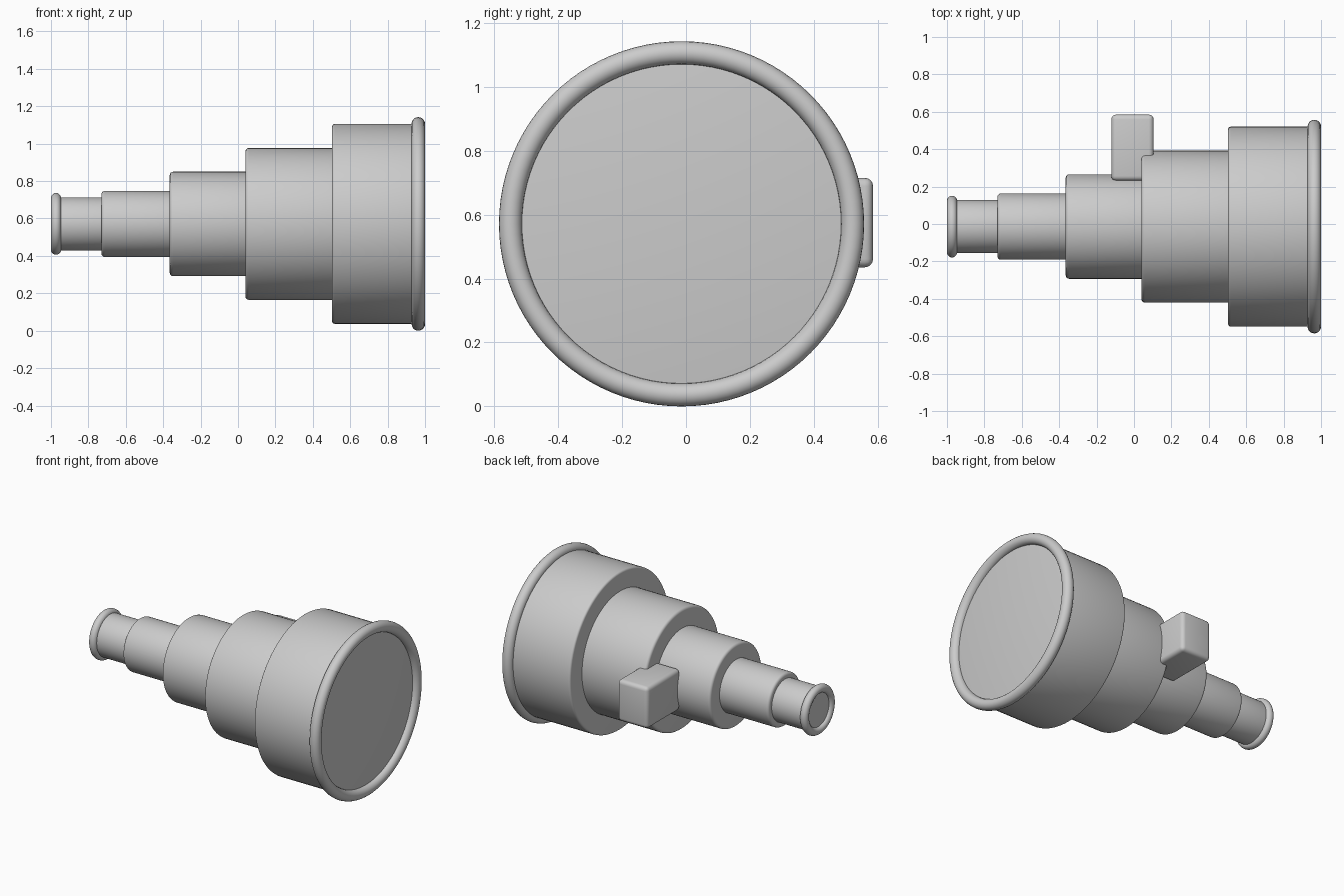
import bpy
import math
from mathutils import Vector

cube = bpy.data.objects.get("Cube")
if cube:
    bpy.data.objects.remove(cube, do_unlink=True)

AXIS = Vector((0, -0.014, 0.571))

grey = bpy.data.materials.new("plain_grey")
grey.use_nodes = True
colour = (0.6, 0.6, 0.6, 1)
grey.diffuse_color = colour
grey.node_tree.nodes["Principled BSDF"].inputs["Base Color"].default_value = colour


def finish(name, bevel=0):
    ob = bpy.context.object
    ob.name = name
    ob.data.materials.append(grey)
    if bevel:
        bpy.ops.object.transform_apply(location=False, rotation=True, scale=True)
        mod = ob.modifiers.new("Rounded edges", 'BEVEL')
        mod.width = bevel
        mod.segments = 4
        mod.limit_method = 'ANGLE'
        mod.angle_limit = math.radians(40)
        bpy.ops.object.modifier_apply(modifier=mod.name)
    bpy.ops.object.shade_smooth_by_angle(angle=math.radians(35))


def tube(name, x0, x1, radius, bevel=0.018):
    bpy.ops.mesh.primitive_cylinder_add(
        vertices=96, radius=radius, depth=x1 - x0,
        location=AXIS + Vector(((x0 + x1) / 2, 0, 0)), rotation=(0, math.pi / 2, 0))
    finish(name, bevel)


def rim(name, x, major, minor):
    bpy.ops.mesh.primitive_torus_add(
        major_segments=96, minor_segments=20, major_radius=major, minor_radius=minor,
        location=AXIS + Vector((x, 0, 0)), rotation=(0, math.pi / 2, 0))
    finish(name)


# Telescoping tubes, from the eyepiece to the wide end
tube("eyepiece_tube", -0.98, -0.70, 0.142, 0.01)
tube("second_tube", -0.73, -0.34, 0.177)
tube("third_tube", -0.365, 0.06, 0.279)
tube("fourth_tube", 0.04, 0.52, 0.406)
tube("wide_tube", 0.503, 0.965, 0.534, 0.014)

# Rounded rims around both lenses
rim("eyepiece_rim", -0.973, 0.138, 0.027)
rim("front_rim", 0.964, 0.535, 0.036)

# Focus block on the back
bpy.ops.mesh.primitive_cube_add(size=1, location=(-0.008, 0.408, 0.575))
bpy.context.object.scale = (0.226, 0.354, 0.28)
finish("focus_block", 0.026)
